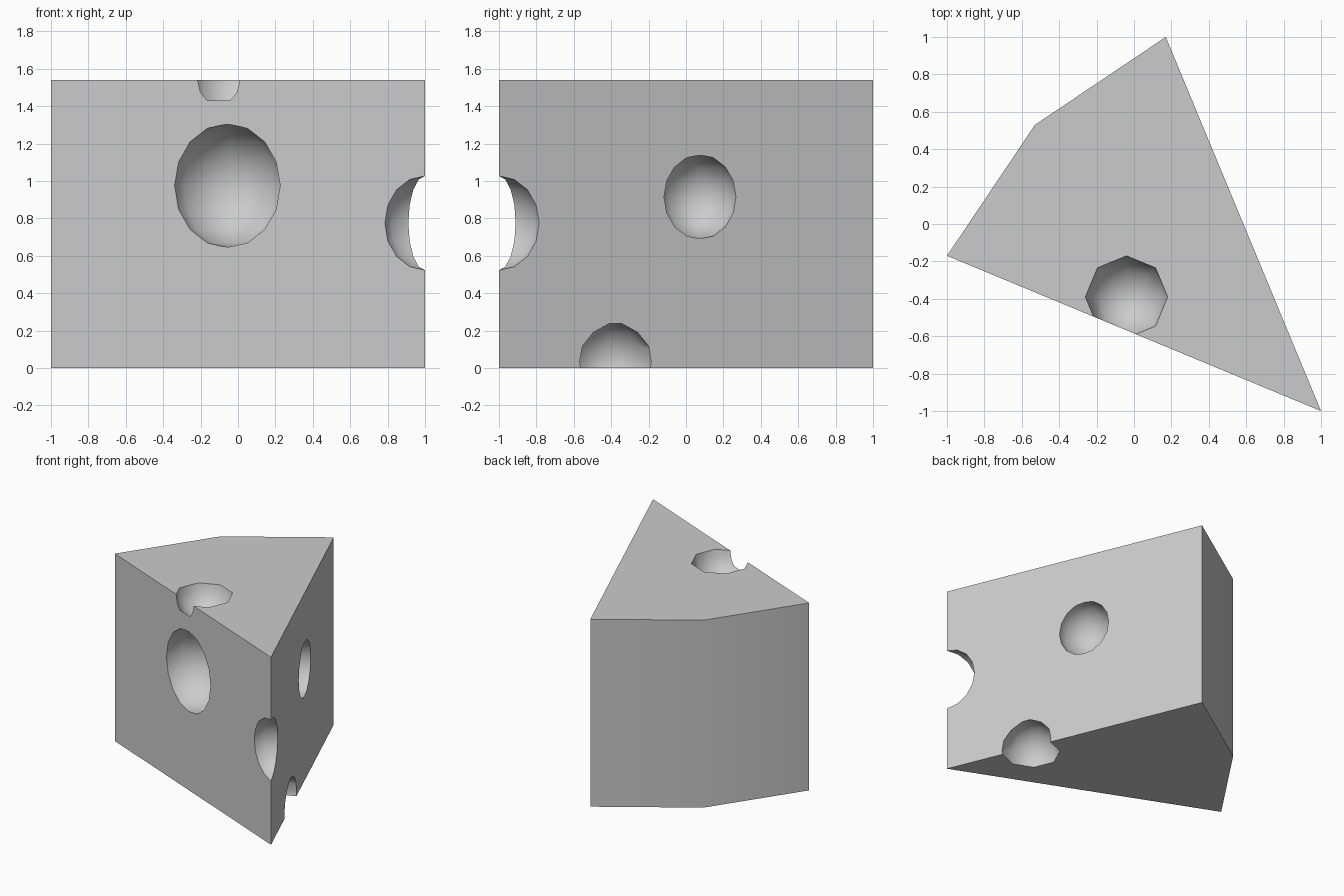
import bpy, bmesh, math

if "Cube" in bpy.data.objects:
    bpy.data.objects.remove(bpy.data.objects["Cube"])

HEIGHT = 1.54
OUTLINE = [(1, -1), (0.17, 1), (-0.53, 0.53), (-1, -0.17)]  # tip, then rind arc

# Hole centres (on or near the wedge faces) and radii
HOLES = {
    "front_hole": ((-0.05, -0.545, 0.975), 0.331),
    "right_hole": ((0.535, 0.067, 0.915), 0.2255),
    "tip_hole": ((1.0, -1.0, 0.775), 0.252),
    "bottom_hole": ((0.667, -0.408, 0.032), 0.225),
    "top_hole": ((-0.04, -0.39, 1.56), 0.224),
}


def mesh_object(name, bm):
    bmesh.ops.recalc_face_normals(bm, faces=bm.faces)
    mesh = bpy.data.meshes.new(name)
    bm.to_mesh(mesh)
    bm.free()
    obj = bpy.data.objects.new(name, mesh)
    bpy.context.collection.objects.link(obj)
    return obj


# Wedge body: extruded outline
bm = bmesh.new()
base = bm.faces.new([bm.verts.new((x, y, 0)) for x, y in OUTLINE])
top = bmesh.ops.extrude_face_region(bm, geom=[base], use_keep_orig=True)["geom"]
bmesh.ops.translate(bm, vec=(0, 0, HEIGHT),
                    verts=[g for g in top if isinstance(g, bmesh.types.BMVert)])
wedge = mesh_object("cheese_wedge", bm)

# Round holes carved with low-poly spheres
bpy.context.view_layer.objects.active = wedge
for name, (centre, radius) in HOLES.items():
    bm = bmesh.new()
    bmesh.ops.create_uvsphere(bm, u_segments=8, v_segments=8, radius=radius)
    cutter = mesh_object(name, bm)
    cutter.data.transform(cutter.matrix_world.Translation(centre))
    cutter.hide_render = True
    mod = wedge.modifiers.new(name, "BOOLEAN")
    mod.operation = "DIFFERENCE"
    mod.solver = "EXACT"
    mod.object = cutter
    bpy.ops.object.modifier_apply(modifier=mod.name)
    bpy.data.objects.remove(cutter)

# Smooth rind and hole interiors, crisp rims
wedge.select_set(True)
bpy.ops.object.shade_smooth_by_angle(angle=math.radians(50))
